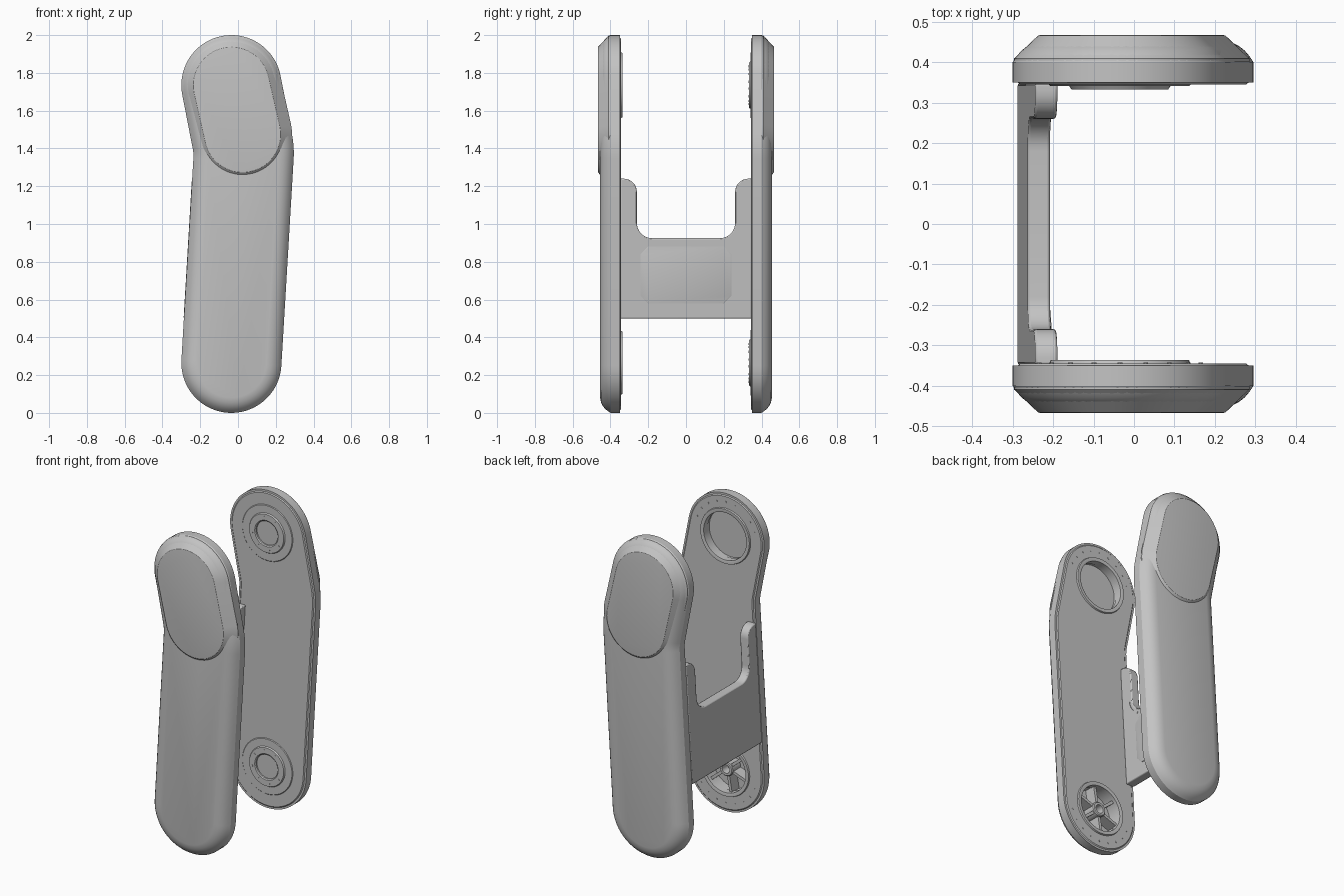
import bpy, bmesh, math
from mathutils import Vector

cube = bpy.data.objects.get("Cube")
if cube:
    bpy.data.objects.remove(cube)

grey = bpy.data.materials.new("plain_grey")
grey.use_nodes = True
tone = (0.55, 0.55, 0.55, 1)
grey.diffuse_color = tone
grey.node_tree.nodes["Principled BSDF"].inputs["Base Color"].default_value = tone

LOW, HIGH, R = Vector((-0.035, 0.265)), Vector((-0.035, 1.735)), 0.265
TILT, LEAN = 3.4, 11.0      # slants of the lower and upper edges, degrees


def direction(deg):
    return Vector((math.cos(math.radians(deg)), math.sin(math.radians(deg))))


def shade(obj):
    bpy.ops.object.select_all(action="DESELECT")
    obj.select_set(True)
    bpy.context.view_layer.objects.active = obj
    bpy.ops.object.shade_smooth_by_angle(angle=math.radians(30))


def finish(bm, name):
    bmesh.ops.remove_doubles(bm, verts=bm.verts, dist=0.00005)
    bmesh.ops.recalc_face_normals(bm, faces=bm.faces)
    mesh = bpy.data.meshes.new(name)
    bm.to_mesh(mesh)
    bm.free()
    mesh.materials.append(grey)
    obj = bpy.data.objects.new(name, mesh)
    bpy.context.collection.objects.link(obj)
    shade(obj)
    return obj


def loft(name, rings, close=False):
    """Skin a list of equal rings; cap the ends, or join last to first."""
    bm = bmesh.new()
    rows = [[bm.verts.new(p) for p in ring] for ring in rings]
    n = len(rows[0])
    pairs = list(zip(rows, rows[1:])) + ([(rows[-1], rows[0])] if close else [])
    for a, b in pairs:
        for i in range(n):
            j = (i + 1) % n
            bm.faces.new((a[i], a[j], b[j], b[i]))
    if not close:
        bm.faces.new(rows[0])
        bm.faces.new(rows[-1])
    return finish(bm, name)


def lathe(name, c, side, profile, close=False, steps=48):
    """Turn (radius, depth) points about the y axis through c."""
    rings = []
    for r, y in profile:
        pts = [c + r * direction(360 * i / steps) for i in range(steps)]
        rings.append([(p.x, side * y, p.y) for p in pts])
    return loft(name, rings, close)


def arc(c, r, a, b, steps):
    return [c + r * direction(a + (b - a) * i / steps) for i in range(steps + 1)]


def knee_centre(low_angle, high_angle, r):
    """Centre of the fillet between the tangent lines of both end circles."""
    na, nb = direction(low_angle), direction(high_angle)
    da, db = LOW.dot(na) + R - r, HIGH.dot(nb) + R - r
    det = na.x * nb.y - na.y * nb.x
    return Vector(((da * nb.y - db * na.y) / det, (na.x * db - nb.x * da) / det))


def outline(inset, y):
    right, left = 0.5, -0.2
    pts = arc(LOW, R - inset, 180 - TILT, 360 - TILT, 36)
    pts += arc(knee_centre(-TILT, LEAN, right), right - inset, -TILT, LEAN, 6)
    pts += arc(HIGH, R - inset, LEAN, 180 + LEAN, 36)
    pts += arc(knee_centre(180 - TILT, 180 + LEAN, left), left - inset,
               180 + LEAN, 180 - TILT, 4)
    return [(p.x, y, p.y) for p in pts]


def capsule(r, y):
    low = Vector((0.024, 1.475))
    pts = arc(HIGH, r, LEAN, 180 + LEAN, 30) + arc(low, r, 180 + LEAN, 360 + LEAN, 30)
    return [(p.x, y, p.y) for p in pts]


def bore(obj, c, side, r, depth):
    cutter = lathe("cutter", c, side, [(r, 0.3), (r, depth)])
    cutter.hide_render = True
    mod = obj.modifiers.new("bore", "BOOLEAN")
    mod.operation, mod.solver, mod.object = "DIFFERENCE", "EXACT", cutter
    bpy.context.view_layer.objects.active = obj
    bpy.ops.object.modifier_apply(modifier=mod.name)
    bpy.data.objects.remove(cutter)
    shade(obj)


def spoke(name, lo, hi, spin, about):
    """Block between two corners, spun in the xz plane about a point."""
    bm = bmesh.new()
    bmesh.ops.create_cube(bm, size=1)
    u, w = direction(spin), direction(spin + 90)
    for v in bm.verts:
        x, y, z = [lo[k] + (hi[k] - lo[k]) * (v.co[k] + 0.5) for k in range(3)]
        p = about + u * x + w * z
        v.co = (p.x, y, p.y)
    return finish(bm, name)


# Side shells with a rounded outer edge and a small lip on the inner edge
SHELL = [(0.018, 0.345), (0.012, 0.350), (0, 0.350), (0, 0.40), (0.010, 0.415),
         (0.022, 0.429), (0.036, 0.440), (0.054, 0.449), (0.08, 0.455)]
CAP = [(0.262, 0.40), (0.262, 0.409), (0.202, 0.466), (0.196, 0.467)]
shells = {}
for side, word in ((-1, "front"), (1, "back")):
    shells[side] = loft(word + "_shell", [outline(d, side * y) for d, y in SHELL])
    loft(word + "_raised_cap", [capsule(r, side * y) for r, y in CAP])

# Front shell: an open socket above, a spoked wheel below
for c, r, word in ((HIGH, 0.153, "upper"), (LOW, 0.147, "lower")):
    bore(shells[-1], c, -1, r, 0.43)
    lathe(word + "_socket_ring", c, -1,
          [(r - 0.004, 0.38), (r - 0.004, 0.338), (r + 0.004, 0.336),
           (r + 0.018, 0.336), (r + 0.022, 0.348), (r + 0.01, 0.38)], close=True)
lathe("wheel_hub", LOW, -1, [(0.045, 0.432), (0.045, 0.352), (0.04, 0.347),
                             (0.026, 0.347), (0.024, 0.40)])
for i in range(6):
    spoke("wheel_spoke", (0.04, -0.432, -0.009), (0.146, -0.36, 0.009), 60 * i + 20, LOW)

# Back shell: stepped bearing flanges around a deep bore with an inner hub
for c, word in ((HIGH, "upper"), (LOW, "lower")):
    bore(shells[1], c, 1, 0.079, 0.40)
    lathe(word + "_bearing_flange", c, 1,
          [(0.178, 0.347), (0.172, 0.341), (0.125, 0.341), (0.12, 0.333),
           (0.082, 0.333), (0.076, 0.338), (0.075, 0.385), (0.05, 0.385),
           (0.048, 0.352), (0.032, 0.352), (0.03, 0.392)])
    for i in range(8):
        lathe("flange_screw", c + 0.102 * direction(45 * i + 10), 1,
              [(0.006, 0.335), (0.006, 0.332)], steps=10)

# Rim screws on the front shell
for c, start in ((HIGH, 20), (LOW, 200)):
    for i in range(9):
        lathe("rim_screw", c + 0.213 * direction(start + 17.5 * i), -1,
              [(0.006, 0.347), (0.006, 0.343)], steps=10)


# Bridge plate joining the shells along the slanted edge
def slant(z):
    return -0.288 + math.tan(math.radians(TILT)) * (z - 0.5)


half = [Vector((0.348, 0.5)), Vector((0.348, 1.24))]
half += arc(Vector((0.33, 1.17)), 0.07, 90, 180, 8)
half += arc(Vector((0.18, 1.005)), 0.08, 0, -90, 8)
profile = half + [Vector((-p.x, p.y)) for p in reversed(half)]
bridge = loft("bridge_plate", [[(slant(p.y) + t, p.x, p.y) for p in profile]
                               for t in (0, 0.055)])
bevel = bridge.modifiers.new("soft_edges", "BEVEL")
bevel.width, bevel.segments, bevel.limit_method = 0.006, 2, "ANGLE"

# Shallow pad on the inner face of the bridge
edge = [Vector((0.2, 0.58)), Vector((0.24, 0.62)), Vector((0.24, 0.84)),
        Vector((0.2, 0.88))]
pad = edge + [Vector((-p.x, p.y)) for p in reversed(edge)]
loft("bridge_pad", [[(slant(p.y) + t, k * p.x, p.y) for p in pad]
                    for t, k in ((0.05, 1), (0.056, 1), (0.058, 0.97))])

# Gusset rib at the foot of the front bridge arm
bend = Vector((0.18, 1.005))
rib = arc(bend, 0.1, 0, -70, 8) + arc(bend, 0.112, -70, 0, 8)
loft("arm_rib", [[(slant(p.y) + t, -p.x, p.y) for p in rib] for t in (0.05, 0.058)])
